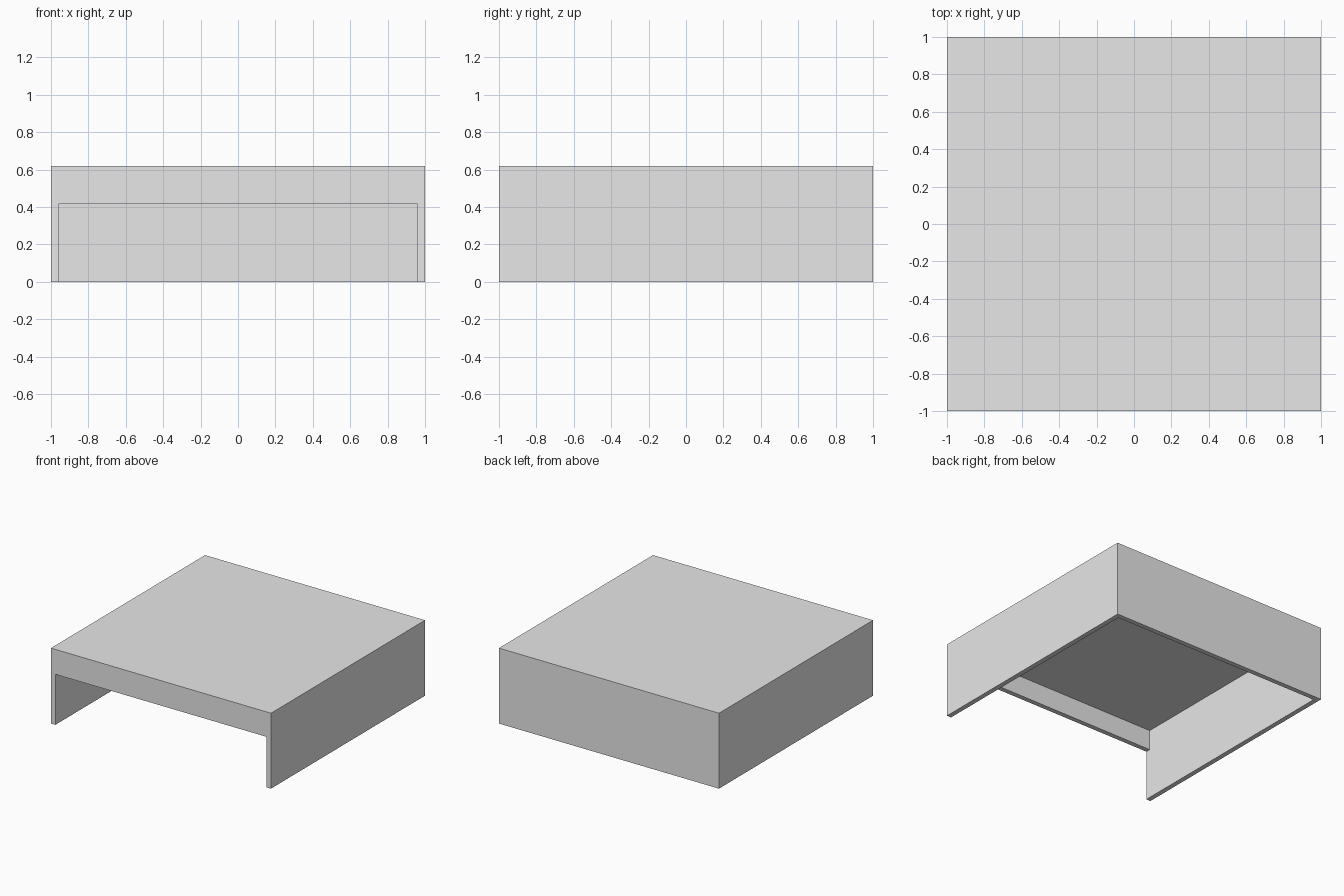
import bpy

if "Cube" in bpy.data.objects:
    bpy.data.objects.remove(bpy.data.objects["Cube"])

W, H, T = 2.0, 0.62, 0.04      # footprint, height, panel thickness
OPENING = 0.415                # height of the front opening

grey = bpy.data.materials.new("light_grey")
grey.diffuse_color = (0.8, 0.8, 0.8, 1)
grey.use_nodes = True
grey.node_tree.nodes["Principled BSDF"].inputs["Base Color"].default_value = grey.diffuse_color


def box(name, lo, hi):
    """Axis-aligned box between two corners."""
    size = [b - a for a, b in zip(lo, hi)]
    mid = [(a + b) / 2 for a, b in zip(lo, hi)]
    bpy.ops.mesh.primitive_cube_add(size=1, location=mid)
    ob = bpy.context.object
    ob.name = name
    ob.scale = size
    bpy.ops.object.transform_apply(location=False, rotation=False, scale=True)
    ob.data.materials.append(grey)
    return ob


def cut(target, cutter):
    """Subtract the cutter, then remove it."""
    mod = target.modifiers.new("cut", 'BOOLEAN')
    mod.operation = 'DIFFERENCE'
    mod.solver = 'EXACT'
    mod.object = cutter
    bpy.context.view_layer.objects.active = target
    bpy.ops.object.modifier_apply(modifier=mod.name)
    bpy.data.objects.remove(cutter, do_unlink=True)


r = W / 2
# Outer block, hollowed from below
shell = box("cover_shell", (-r, -r, 0), (r, r, H))
cut(shell, box("cavity_cutter", (-r + T, -r + T, -0.1), (r - T, r - T, H - T)))
# Full-width opening under the front header
cut(shell, box("opening_cutter", (-r + T, -r - 0.1, -0.1), (r - T, -r + 0.5, OPENING)))
